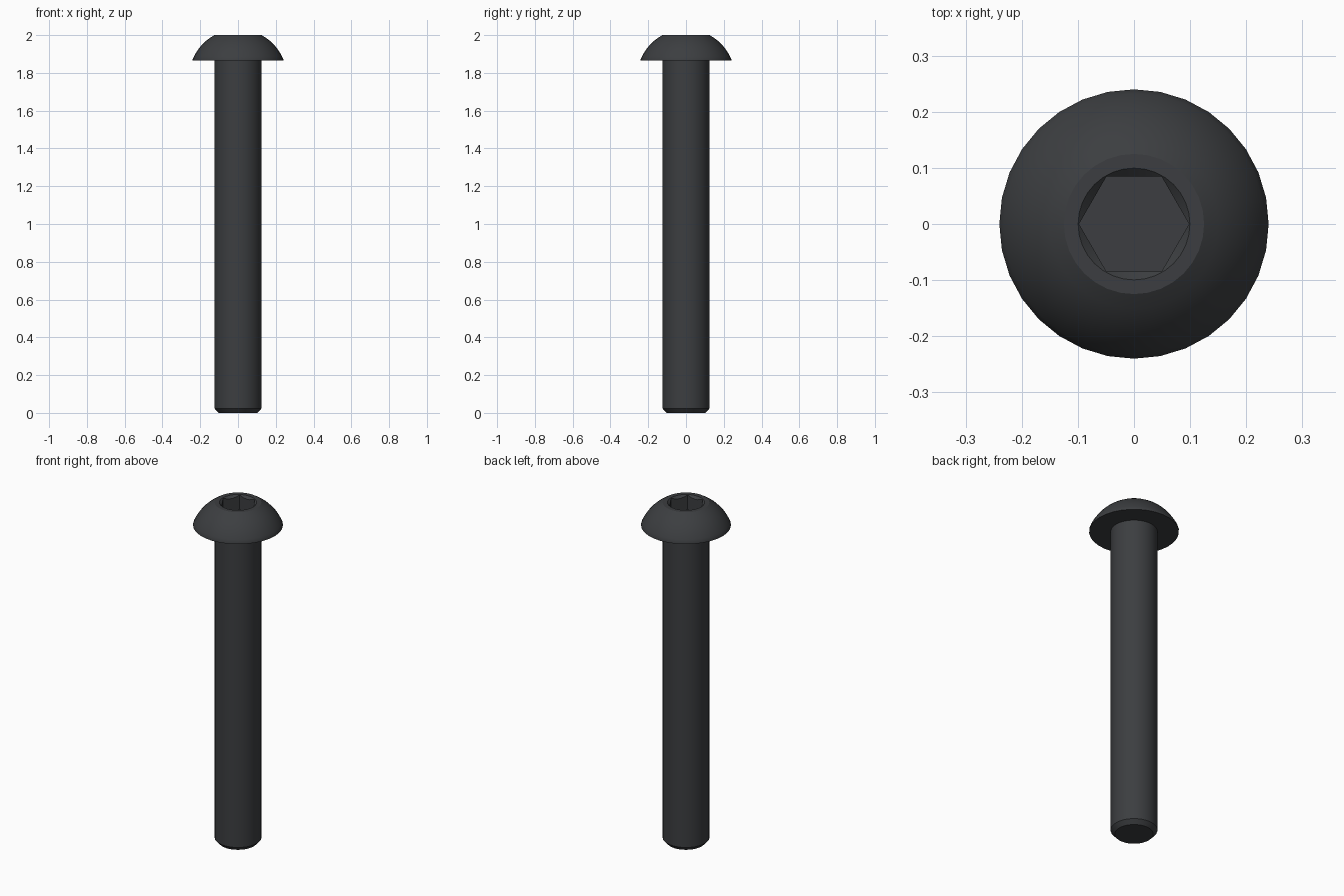
import bpy, bmesh
from math import radians, sqrt, cos, sin, pi

if "Cube" in bpy.data.objects:
    bpy.data.objects.remove(bpy.data.objects["Cube"])

SIDES = 32
HEAD_Z, TOP_Z = 1.865, 2.0


def new_object(name, bm):
    bmesh.ops.recalc_face_normals(bm, faces=bm.faces)
    mesh = bpy.data.meshes.new(name)
    bm.to_mesh(mesh)
    bm.free()
    obj = bpy.data.objects.new(name, mesh)
    bpy.context.collection.objects.link(obj)
    return obj


def lathe(name, profile, sides):
    """Stack rings of (radius, z) around z, capped at both ends."""
    bm = bmesh.new()
    rings = [[bm.verts.new((r * cos(2 * pi * i / sides), r * sin(2 * pi * i / sides), z))
              for i in range(sides)] for r, z in profile]
    for a, b in zip(rings, rings[1:]):
        for i in range(sides):
            j = (i + 1) % sides
            bm.faces.new((a[i], a[j], b[j], b[i]))
    bm.faces.new(rings[0][::-1])
    bm.faces.new(rings[-1])
    return new_object(name, bm)


# Domed head: spherical arc centred on the axis
centre_z, dome_r = 1.772, 0.26
rim_z, steps = 1.872, 8
dome = []
for i in range(steps + 1):
    z = rim_z + (TOP_Z - rim_z) * i / steps
    dome.append((sqrt(dome_r ** 2 - (z - centre_z) ** 2), z))

# Bolt body: chamfered tip, shank, flat underside, dome
bolt = lathe("button_head_bolt",
             [(0.103, 0), (0.125, 0.024), (0.125, HEAD_Z), (0.24, HEAD_Z)] + dome, SIDES)

# Hex socket and its conical countersink
cutters = [lathe("socket_cutter", [(0.098, TOP_Z - 0.088), (0.098, TOP_Z + 0.05)], 6),
           lathe("countersink_cutter", [(0.08, TOP_Z - 0.019), (0.11, TOP_Z + 0.01)], SIDES)]
bpy.context.view_layer.objects.active = bolt
for cutter in cutters:
    mod = bolt.modifiers.new(cutter.name, 'BOOLEAN')
    mod.operation = 'DIFFERENCE'
    mod.solver = 'EXACT'
    mod.object = cutter
    bpy.ops.object.modifier_apply(modifier=mod.name)
for cutter in cutters:
    bpy.data.objects.remove(cutter)

# Dark steel finish
steel = bpy.data.materials.new("dark_steel")
steel.diffuse_color = (0.045, 0.048, 0.052, 1)
steel.use_nodes = True
steel.node_tree.nodes["Principled BSDF"].inputs["Base Color"].default_value = steel.diffuse_color
bolt.data.materials.clear()
bolt.data.materials.append(steel)

bpy.ops.object.select_all(action='DESELECT')
bolt.select_set(True)
bpy.ops.object.shade_smooth_by_angle(angle=radians(30))
